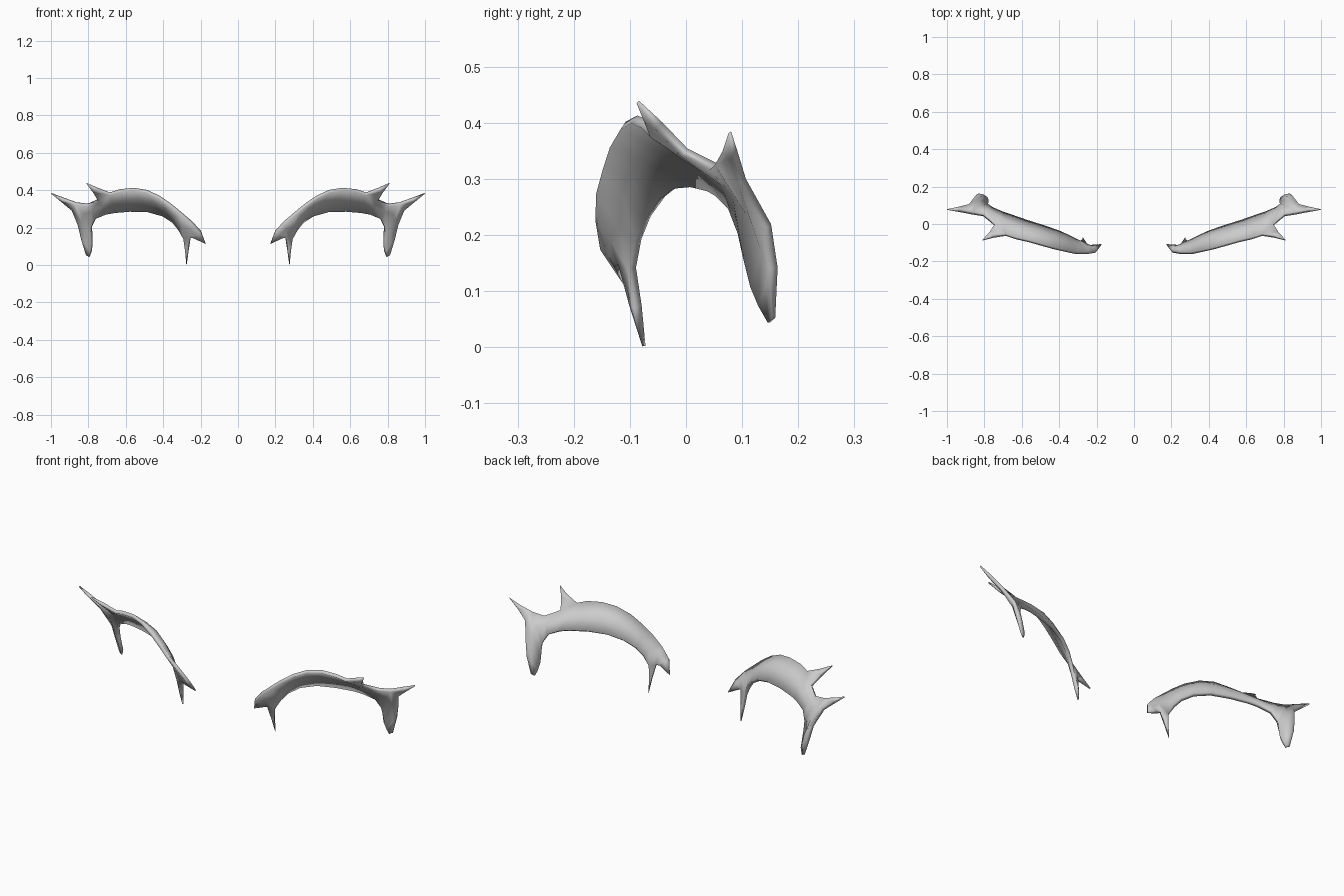
import bpy, bmesh
from mathutils import Vector

if "Cube" in bpy.data.objects:
    bpy.data.objects.remove(bpy.data.objects["Cube"])

# Band stations from inner end to outer foot: upper edge xyz, lower edge xyz
STATIONS = [
    ((.202, -.146, .178), (.235, -.120, .145)),
    ((.250, -.155, .230), (.255, -.113, .150)),
    ((.308, -.155, .278), (.288, -.097, .140)),
    ((.360, -.145, .320), (.313, -.085, .190)),
    ((.420, -.132, .362), (.345, -.068, .230)),
    ((.490, -.112, .395), (.400, -.043, .265)),
    ((.560, -.092, .406), (.480, -.015, .287)),
    ((.635, -.075, .398), (.575, .015, .290)),
    ((.685, -.058, .381), (.660, .045, .283)),
    ((.745, -.003, .347), (.705, .060, .274)),
    ((.805, .048, .322), (.760, .083, .250)),
    ((.865, .058, .330), (.783, .100, .205)),
    ((.885, .100, .295), (.785, .108, .160)),
    ((.852, .145, .215), (.784, .120, .110)),
    ((.836, .155, .140), (.787, .135, .075)),
    ((.812, .156, .052), (.795, .148, .044)),
]

bm = bmesh.new()
rows = []
for up, low in STATIONS:
    u, l = Vector(up), Vector(low)
    # shallow dish: middle of the band pushed backwards and up
    mid = (u + l) / 2 + Vector((0, .7, .6)) * .10 * (u - l).length
    rows.append([bm.verts.new(p) for p in (u, mid, l)])
for a, b in zip(rows, rows[1:]):
    for i in range(2):
        bm.faces.new((a[i], b[i], b[i + 1], a[i + 1]))

tips = []


def spike(a, b, tip):
    """Tapered thorn growing from the edge between two band vertices."""
    t = Vector(tip)
    half = []
    for v in (a, b):
        half.append(bm.verts.new(v.co.lerp(t, .5) + ((a.co + b.co) / 2 - v.co) * .14))
    end = bm.verts.new(t)
    bm.faces.new((a, half[0], half[1], b))
    bm.faces.new((half[0], end, half[1]))
    tips.append(end)


# Thorns: inner foot, upper thorn, outer thorn
spike(rows[2][2], rows[1][2], (.275, -.075, .002))
spike(rows[8][0], rows[9][0], (.810, -.086, .437))
spike(rows[11][0], rows[12][0], (.998, .078, .383))

# Pointed inner end
end = bm.verts.new((.174, -.110, .115))
bm.faces.new((rows[0][0], rows[0][1], end))
bm.faces.new((rows[0][1], rows[0][2], end))
tips += [end, rows[-1][0], rows[-1][1], rows[-1][2]]

bmesh.ops.recalc_face_normals(bm, faces=bm.faces)
bm.verts.index_update()
thin = [v.index for v in tips]
mesh = bpy.data.meshes.new("thorned_band")
bm.to_mesh(mesh)
bm.free()
band = bpy.data.objects.new("thorned_band", mesh)
bpy.context.collection.objects.link(band)

# Thickness tapering towards the tips
group = band.vertex_groups.new(name="thickness")
group.add(list(range(len(mesh.vertices))), 1.0, 'REPLACE')
group.add(thin, .35, 'REPLACE')
solid = band.modifiers.new("thickness", 'SOLIDIFY')
solid.thickness = .018
solid.offset = 0
solid.vertex_group = group.name

# Opposite side
mirror = band.modifiers.new("mirror", 'MIRROR')
mirror.use_axis[0] = True

bpy.context.view_layer.objects.active = band
band.select_set(True)
bpy.ops.object.shade_smooth_by_angle(angle=.7)
